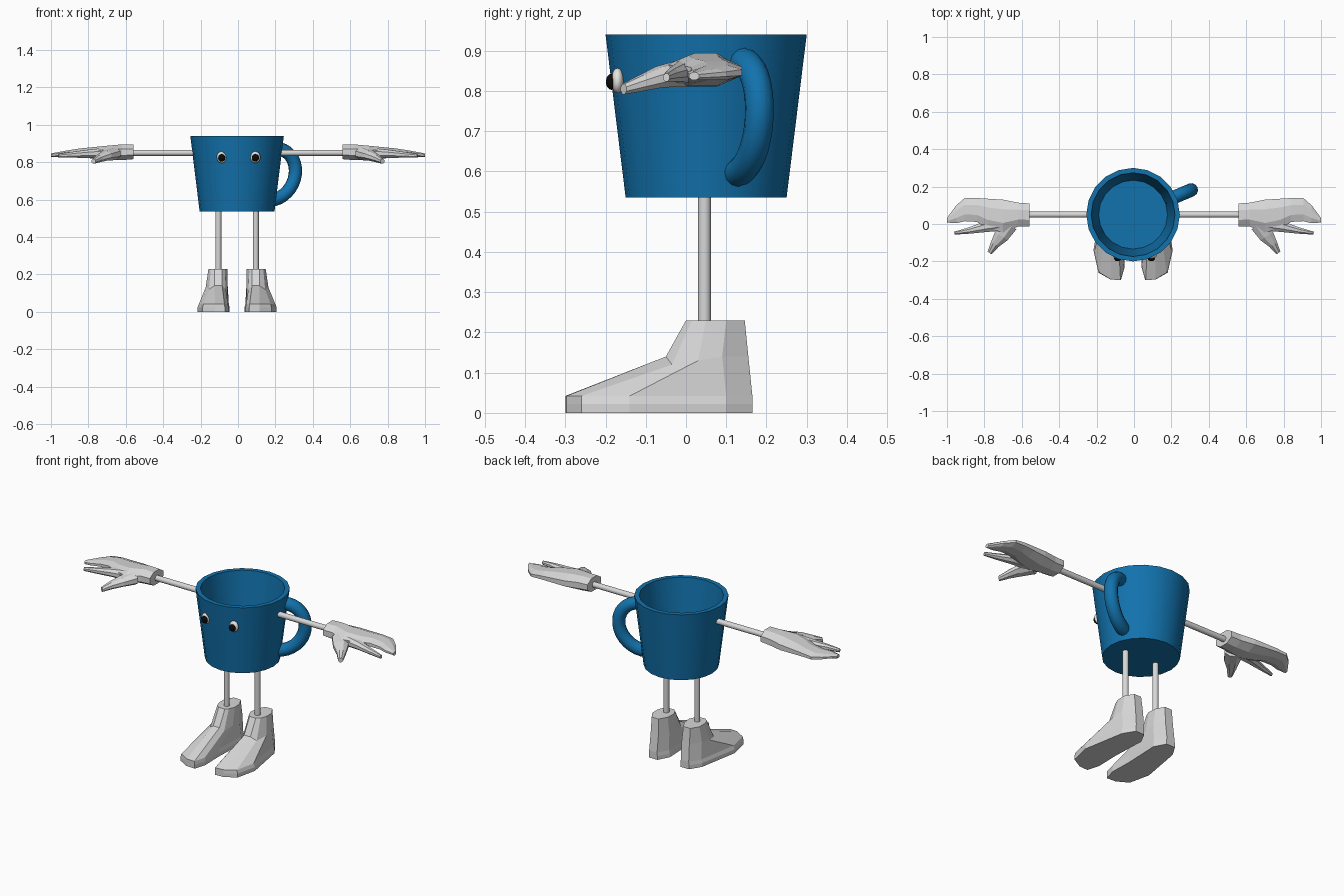
import bpy
import bmesh
from math import pi, cos, sin, radians
from mathutils import Vector, Matrix

default_cube = bpy.data.objects.get("Cube")
if default_cube:
    bpy.data.objects.remove(default_cube, do_unlink=True)


def make_material(name, red, green, blue):
    material = bpy.data.materials.new(name)
    material.use_nodes = True
    colour = (red, green, blue, 1)
    material.diffuse_color = colour
    shader = material.node_tree.nodes["Principled BSDF"]
    shader.inputs["Base Color"].default_value = colour
    shader.inputs["Roughness"].default_value = .6
    return material


BLUE = make_material("mug blue", .006, .17, .42)
GREY = make_material("glove grey", .68, .68, .68)
WHITE = make_material("eye white", .9, .88, .82)
BLACK = make_material("pupil black", .003, .003, .003)

AXIS = Vector((-.005, .05, 0))  # vertical axis of the mug
SIDES = (("left", 1), ("right", -1))


def finish(bm, name, material, smooth_angle=None):
    """Turn a bmesh into a named, coloured object."""
    bmesh.ops.recalc_face_normals(bm, faces=bm.faces)
    mesh = bpy.data.meshes.new(name)
    bm.to_mesh(mesh)
    bm.free()
    mesh.materials.append(material)
    part = bpy.data.objects.new(name, mesh)
    bpy.context.collection.objects.link(part)
    if smooth_angle:
        bpy.ops.object.select_all(action="DESELECT")
        part.select_set(True)
        bpy.context.view_layer.objects.active = part
        bpy.ops.object.shade_smooth_by_angle(angle=radians(smooth_angle))
    return part


def loft(bm, rings):
    """Skin a list of equal point rings and cap both ends."""
    loops = [[bm.verts.new(point) for point in ring] for ring in rings]
    count = len(loops[0])
    for low, high in zip(loops, loops[1:]):
        for i in range(count):
            j = (i + 1) % count
            bm.faces.new((low[i], low[j], high[j], high[i]))
    bm.faces.new(loops[0])
    bm.faces.new(loops[-1])


def circle(centre, u, v, sides, phase=0.0):
    angles = [2 * pi * i / sides + phase for i in range(sides)]
    return [centre + u * cos(a) + v * sin(a) for a in angles]


def rod(name, start, end, radius, material):
    start, end = Vector(start), Vector(end)
    along = (end - start).normalized()
    u = along.orthogonal() * radius
    u = u.normalized() * radius
    v = along.cross(u)
    bm = bmesh.new()
    loft(bm, [circle(p, u, v, 16) for p in (start, end)])
    return finish(bm, name, material, 40)


def limb(bm, heading, stations, side):
    """Tapered eight-sided limb; stations hold x, y, z, half width, half height."""
    across = Vector((-sin(heading), cos(heading), 0))
    rings = []
    for x, y, z, width, height in stations:
        grow = 1 / cos(pi / 8)
        ring = circle(Vector((x, y, z)), across * width * grow,
                      Vector((0, 0, height * grow)), 8, pi / 8)
        rings.append([Vector((p.x * side, p.y, p.z)) for p in ring])
    loft(bm, rings)


# Mug body: outer wall, rim, inner wall and floor from one profile
profile = ((.2, .535), (.25, .94), (.224, .94), (.184, .575))
bm = bmesh.new()
loft(bm, [circle(AXIS + Vector((0, 0, z)), Vector((r, 0, 0)),
                 Vector((0, r, 0)), 20) for r, z in profile])
finish(bm, "mug_body", BLUE, 40)

# Mug handle: half ring of tube swung towards the back
outward = Vector((cos(radians(23)), sin(radians(23)), 0))
sideways = Vector((-outward.y, outward.x, 0))
up = Vector((0, 0, 1))
steps = 16
rings = []
for i in range(steps + 1):
    angle = pi * (i / steps - .5)
    radial = outward * cos(angle) + up * sin(angle)
    lean = .206 + .018 * sin(angle)
    centre = AXIS + outward * lean + up * .735
    centre += outward * .132 * cos(angle) + up * .138 * sin(angle)
    rings.append(circle(centre, radial * .036, sideways * .036, 12))
bm = bmesh.new()
loft(bm, rings)
finish(bm, "mug_handle", BLUE, 50)


# Eyes: flattened balls set into the front wall
def ball(name, centre, radii, material):
    bm = bmesh.new()
    shape = Matrix.Translation(centre) @ Matrix.Diagonal((*radii, 1))
    bmesh.ops.create_uvsphere(bm, u_segments=20, v_segments=12,
                              radius=1, matrix=shape)
    finish(bm, name, material, 60)


for label, side in SIDES:
    x = .09 * side + .003
    ball(label + "_eye", (x, -.17, .826), (.027, .016, .031), WHITE)
    ball(label + "_pupil", (x, -.185, .823), (.019, .014, .02), BLACK)

# Arms and legs
for label, side in SIDES:
    rod(label + "_arm", (.225 * side, .05, .85), (.58 * side, .05, .85), .016, GREY)
    x = AXIS.x + .1 * side
    rod(label + "_leg", (x, .046, .2), (x, .046, .55), .016, GREY)

# Gloves: cuff, palm with joined fingers, pointing finger and thumb
palm = (
    (.56, .048, .855, .062, .039),
    (.62, .05, .853, .064, .042),
    (.7, .042, .85, .088, .038),
    (.78, .055, .85, .08, .03),
    (.84, .075, .85, .064, .024),
    (.905, .077, .846, .062, .018),
    (.95, .052, .842, .048, .014),
    (1, .02, .837, .012, .01),
)
finger = (
    (.7, .0, .848, .035, .03),
    (.8, -.016, .845, .028, .022),
    (.88, -.035, .84, .017, .016),
    (.96, -.049, .834, .008, .01),
)
thumb = (
    (.67, .0, .845, .05, .034),
    (.71, -.065, .835, .04, .026),
    (.745, -.11, .82, .024, .02),
    (.772, -.155, .805, .013, .013),
)
for label, side in SIDES:
    bm = bmesh.new()
    limb(bm, 0, palm, side)
    limb(bm, radians(-12), finger, side)
    limb(bm, radians(-56), thumb, side)
    finish(bm, label + "_glove", GREY)

# Shoes: sole outline, instep ring and ankle ring, measured from the leg
sole = ((-.035, -.3), (.02, -.297), (.085, -.26), (.112, -.14), (.07, .1),
        (.03, .165), (-.025, .165), (-.06, .1), (-.052, -.1), (-.055, -.23))
instep = ((-.02, -.05, .14), (.02, -.05, .14), (.05, -.035, .12),
          (.068, .03, .13), (.06, .09, .14), (.025, .155, .14),
          (-.025, .155, .14), (-.05, .09, .14), (-.05, .03, .13),
          (-.04, -.035, .12))
ankle = ((-.02, .0), (.02, .0), (.04, .015), (.053, .05), (.053, .1),
         (.025, .146), (-.02, .146), (-.046, .1), (-.05, .05), (-.035, .015))


def place(points, side, height=None, scale=1.0):
    return [Vector((AXIS.x + side * (.1 + p[0] * scale), p[1],
                    p[2] if height is None else height)) for p in points]


for label, side in SIDES:
    bm = bmesh.new()
    loft(bm, [place(sole, side, 0), place(sole, side, .022),
              place(sole, side, .042, .93), place(instep, side),
              place(ankle, side, .23)])
    finish(bm, label + "_shoe", GREY)
